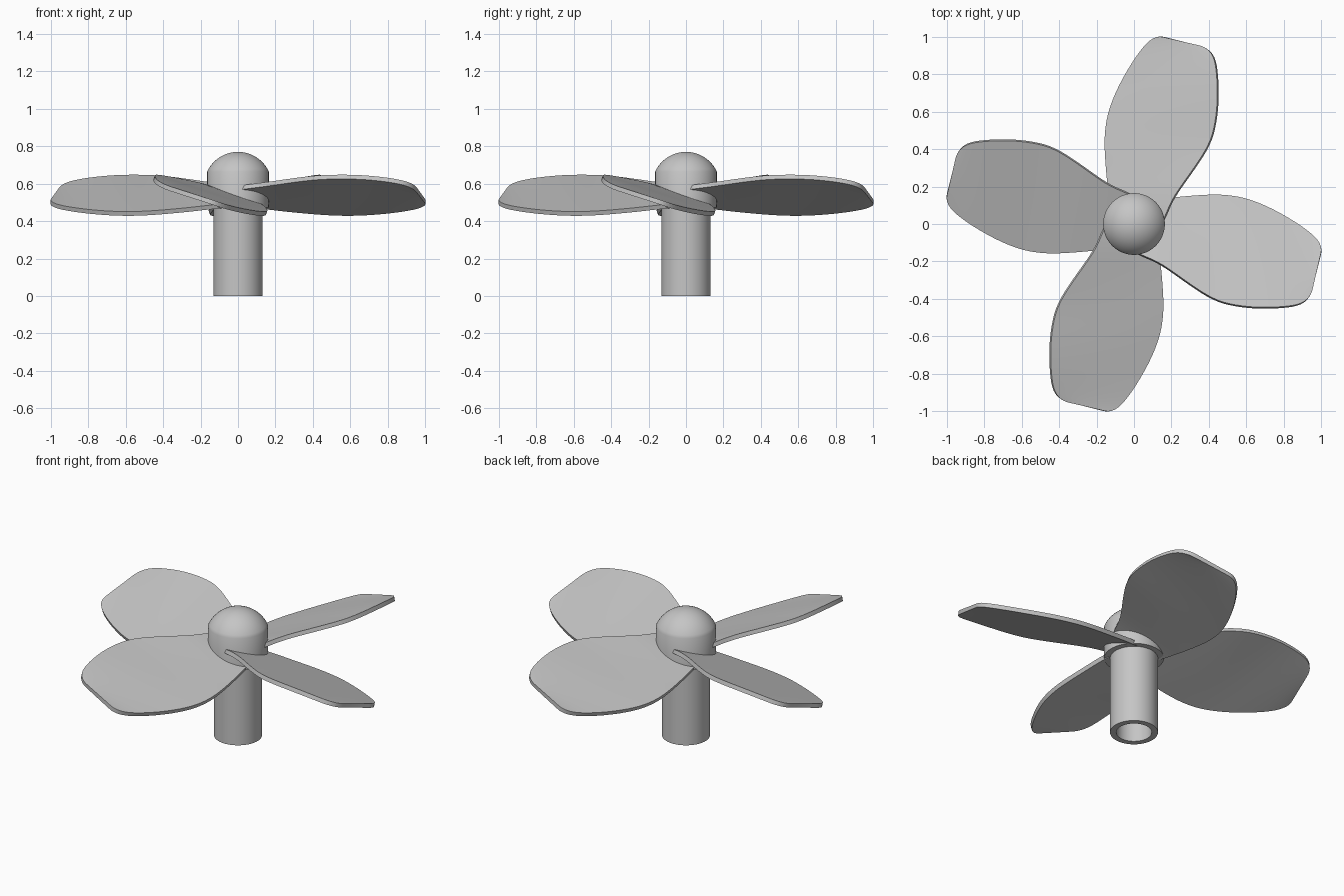
import bpy
import math
from mathutils import Vector, Matrix

cube = bpy.data.objects.get("Cube")
if cube:
    bpy.data.objects.remove(cube, do_unlink=True)

grey = bpy.data.materials.new("light grey")
grey.use_nodes = True
colour = (0.56, 0.56, 0.56, 1)
grey.diffuse_color = colour
grey.node_tree.nodes["Principled BSDF"].inputs["Base Color"].default_value = colour


def make_object(name, verts, faces):
    mesh = bpy.data.meshes.new(name)
    mesh.from_pydata(verts, [], faces)
    mesh.materials.append(grey)
    obj = bpy.data.objects.new(name, mesh)
    bpy.context.collection.objects.link(obj)
    return obj


def finish(obj, angle=35):
    # Apply modifiers, then smooth while keeping sharp edges
    bpy.ops.object.select_all(action='DESELECT')
    obj.select_set(True)
    bpy.context.view_layer.objects.active = obj
    bpy.ops.object.convert(target='MESH')
    bpy.ops.object.shade_smooth_by_angle(angle=math.radians(angle))


def lathe(name, profile, sides=64):
    # Turn an (r, z) profile, running upward on the outside, about z
    verts, rings = [], []
    for r, z in profile:
        start = len(verts)
        count = 1 if r == 0 else sides
        for i in range(count):
            a = math.tau * i / sides
            verts.append((r * math.cos(a), r * math.sin(a), z))
        rings.append([start + i % count for i in range(sides)])
    faces = []
    for low, high in zip(rings, rings[1:]):
        for i in range(sides):
            j = (i + 1) % sides
            quad = [low[i], low[j], high[j], high[i]]
            faces.append(list(dict.fromkeys(quad)))
    obj = make_object(name, verts, faces)
    finish(obj)
    return obj


# Hollow shaft, open at the bottom
lathe("shaft", [(0, 0.44), (0.098, 0.44), (0.098, 0), (0.132, 0), (0.132, 0.5)])

# Hub with a spherical cap
cap_base, cap_top, hub_r = 0.665, 0.77, 0.165
rise = cap_top - cap_base
cap_r = (hub_r ** 2 + rise ** 2) / (2 * rise)
half = math.asin(hub_r / cap_r)
cap = [(cap_r * math.sin(half * k / 12), cap_top - cap_r + cap_r * math.cos(half * k / 12))
       for k in range(12, 0, -1)]
lathe("hub", [(0, 0.472), (hub_r, 0.472)] + cap + [(0, cap_top)])

# Blade edges from root to tip: high leading edge, low trailing edge
leading = [(0, -0.16, 0.58), (0.12, -0.195, 0.592), (0.25, -0.29, 0.612),
           (0.4, -0.395, 0.632), (0.5, -0.432, 0.637), (0.65, -0.452, 0.637),
           (0.8, -0.447, 0.622), (0.9, -0.432, 0.603), (0.945, -0.385, 0.58)]
trailing = [(0.05, 0.12, 0.482), (0.15, 0.132, 0.475), (0.24, 0.142, 0.463),
            (0.4, 0.155, 0.448), (0.5, 0.153, 0.441), (0.62, 0.132, 0.438),
            (0.78, 0.06, 0.447), (0.96, -0.055, 0.472), (1.008, -0.125, 0.497)]
steps = 6
verts = [Vector(a).lerp(Vector(b), k / steps)
         for a, b in zip(leading, trailing) for k in range(steps + 1)]
row = steps + 1
faces = [(i * row + k, (i + 1) * row + k, (i + 1) * row + k + 1, i * row + k + 1)
         for i in range(len(leading) - 1) for k in range(steps)]
blade = make_object("blade_1", verts, faces)
blade.modifiers.new("Smooth outline", 'SUBSURF').levels = 2
solid = blade.modifiers.new("Thickness", 'SOLIDIFY')
solid.thickness = 0.024
solid.offset = 0
finish(blade)

# The other three blades
for n in range(1, 4):
    copy = blade.copy()
    copy.data = blade.data.copy()
    copy.name = f"blade_{n + 1}"
    copy.data.transform(Matrix.Rotation(n * math.pi / 2, 4, 'Z'))
    bpy.context.collection.objects.link(copy)
